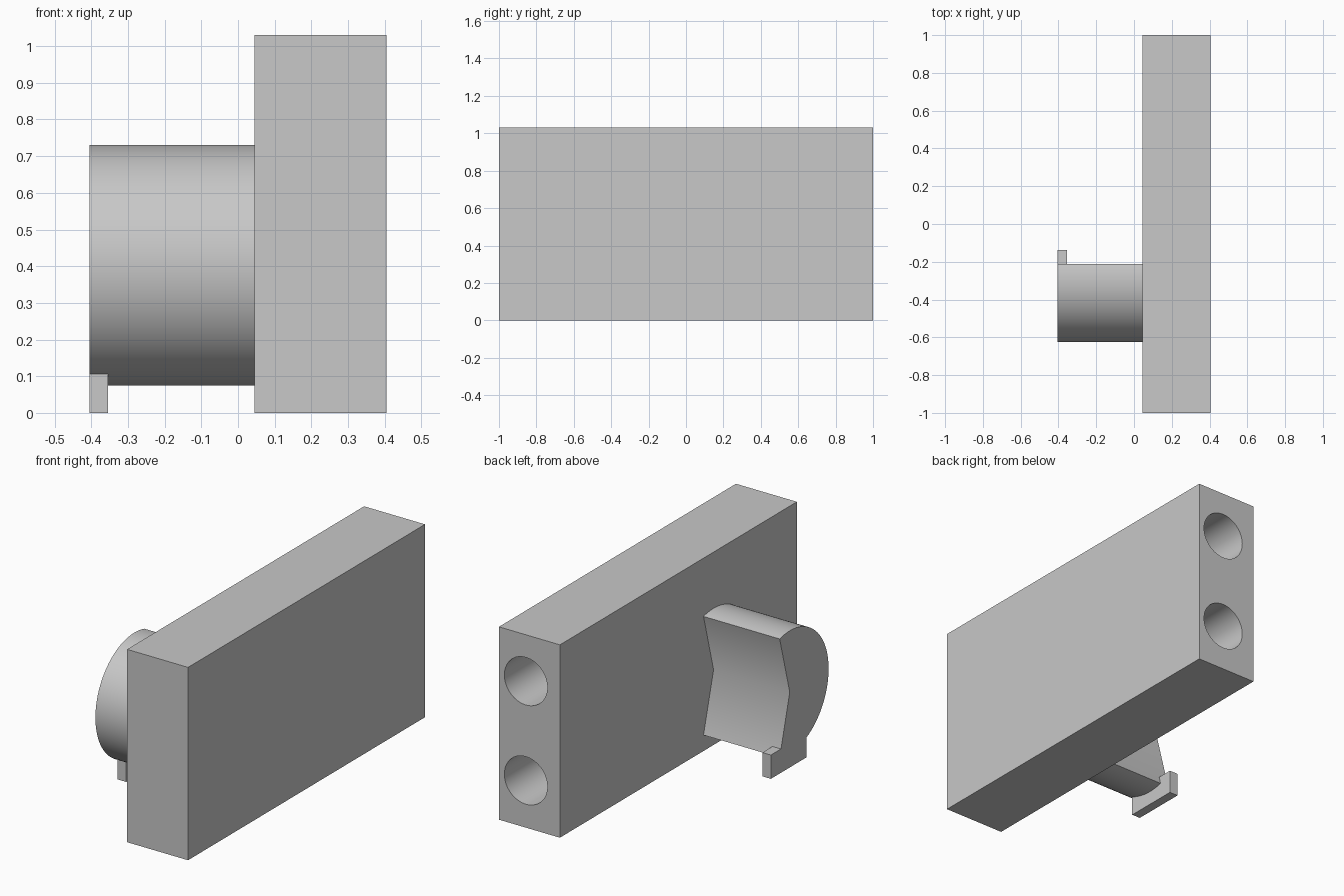
import bpy, bmesh, math
from mathutils import Matrix

cube = bpy.data.objects.get("Cube")
if cube:
    bpy.data.objects.remove(cube, do_unlink=True)

GREY = (0.58, 0.58, 0.58, 1)
grey = bpy.data.materials.new("plain grey")
grey.use_nodes = True
grey.diffuse_color = GREY
grey.node_tree.nodes["Principled BSDF"].inputs["Base Color"].default_value = GREY


def make_object(name, bm):
    bmesh.ops.recalc_face_normals(bm, faces=bm.faces)
    mesh = bpy.data.meshes.new(name)
    bm.to_mesh(mesh)
    bm.free()
    mesh.materials.append(grey)
    obj = bpy.data.objects.new(name, mesh)
    bpy.context.collection.objects.link(obj)
    return obj


def box(name, low, high):
    bm = bmesh.new()
    size = [b - a for a, b in zip(low, high)]
    mid = [(a + b) / 2 for a, b in zip(low, high)]
    bmesh.ops.create_cube(bm, size=1, matrix=Matrix.Translation(mid) @ Matrix.Diagonal((*size, 1)))
    return make_object(name, bm)


def select_only(obj):
    bpy.ops.object.select_all(action='DESELECT')
    obj.select_set(True)
    bpy.context.view_layer.objects.active = obj


def smooth(obj):
    select_only(obj)
    bpy.ops.object.shade_smooth_by_angle(angle=math.radians(30))


LEFT, PLATE, RIGHT = -0.405, 0.045, 0.405
HUB_Y, HUB_Z, HUB_R = -0.297, 0.402, 0.328

# Main block with two blind bores in its back end
block = box("main_block", (PLATE, -1, 0), (RIGHT, 1, 1.03))
depth = 1.0
for z in (0.252, 0.782):
    bm = bmesh.new()
    place = Matrix.Translation((0.246, 1.05 - depth / 2, z)) @ Matrix.Rotation(math.pi / 2, 4, 'X')
    bmesh.ops.create_cone(bm, cap_ends=True, segments=64, radius1=0.127,
                          radius2=0.127, depth=depth, matrix=place)
    cutter = make_object("bore_cutter", bm)
    cutter.hide_render = True
    mod = block.modifiers.new("bore", 'BOOLEAN')
    mod.operation = 'DIFFERENCE'
    mod.solver = 'EXACT'
    mod.object = cutter
    select_only(block)
    bpy.ops.object.modifier_apply(modifier=mod.name)
    bpy.data.objects.remove(cutter, do_unlink=True)
smooth(block)

# Round hub with a wide V-shaped mouth facing the back
bm = bmesh.new()
mouth = math.radians(75)
steps = 60
angles = [mouth + (math.tau - 2 * mouth) * i / steps for i in range(steps + 1)]
profile = [bm.verts.new((LEFT, HUB_Y, HUB_Z))]
profile += [bm.verts.new((LEFT, HUB_Y + HUB_R * math.cos(a), HUB_Z + HUB_R * math.sin(a)))
            for a in angles]
cap = bm.faces.new(profile)
ext = bmesh.ops.extrude_face_region(bm, geom=[cap], use_keep_orig=True)
moved = [g for g in ext["geom"] if isinstance(g, bmesh.types.BMVert)]
bmesh.ops.translate(bm, verts=moved, vec=(PLATE - LEFT, 0, 0))
hub = make_object("notched_hub", bm)
smooth(hub)

# Small foot tab under the outer end of the hub
box("foot_tab", (LEFT, -0.437, 0), (LEFT + 0.05, -0.138, 0.127))
